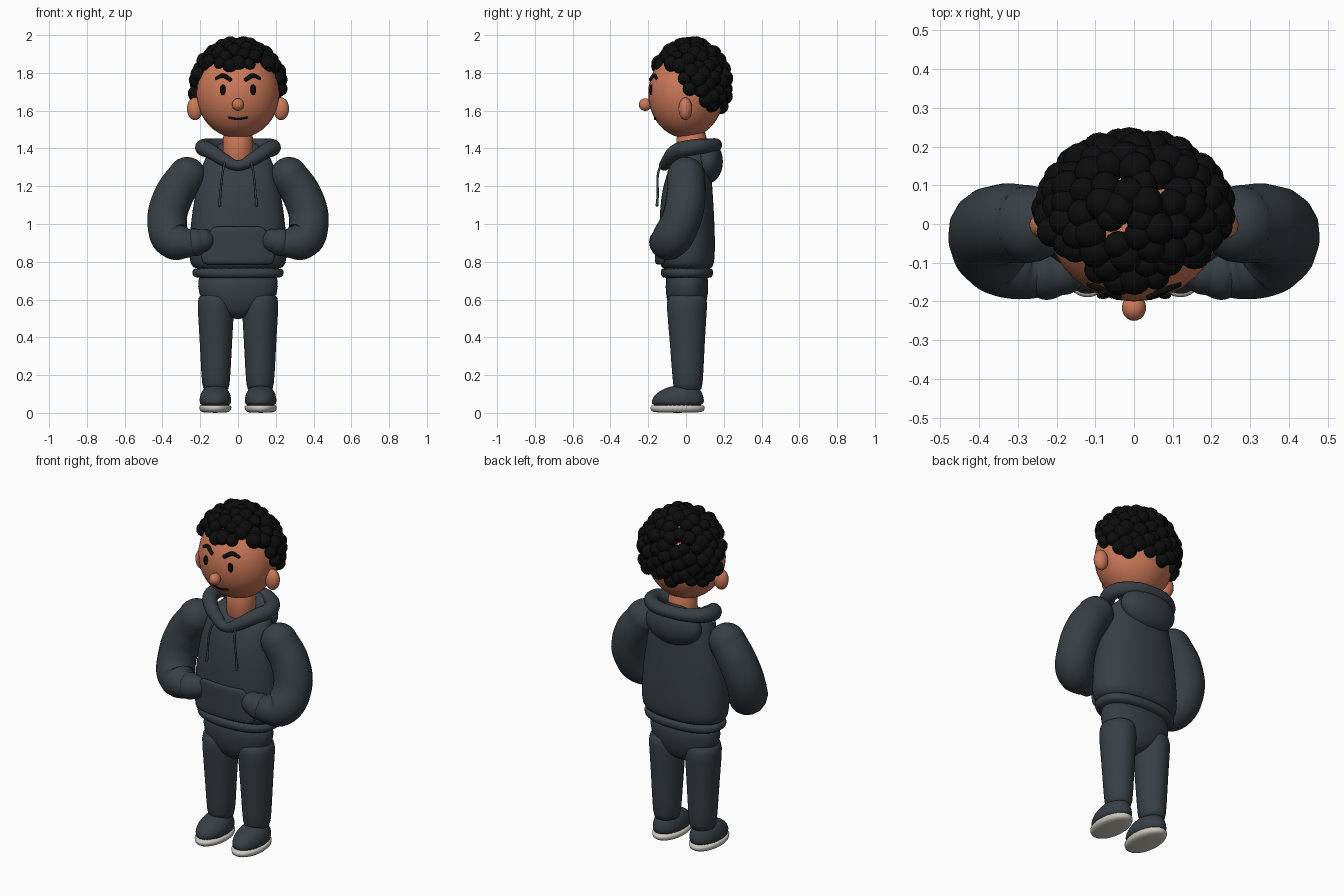
import bpy, bmesh, math, random
from mathutils import Matrix, Vector

random.seed(4)
if "Cube" in bpy.data.objects:
    bpy.data.objects.remove(bpy.data.objects["Cube"], do_unlink=True)


def material(name, rgb):
    m = bpy.data.materials.new(name)
    m.use_nodes = True
    m.diffuse_color = (*rgb, 1)
    bsdf = next(n for n in m.node_tree.nodes if n.type == 'BSDF_PRINCIPLED')
    bsdf.inputs["Base Color"].default_value = (*rgb, 1)
    bsdf.inputs["Roughness"].default_value = 0.8
    return m


SKIN = material("warm skin", (0.6, 0.19, 0.1))
CLOTH = material("charcoal cloth", (0.04, 0.05, 0.06))
BLACK = material("black", (0.004, 0.004, 0.004))
SOLE = material("pale sole", (0.6, 0.57, 0.52))


def activate(ob):
    bpy.ops.object.select_all(action='DESELECT')
    ob.select_set(True)
    bpy.context.view_layer.objects.active = ob


def finish(name, bm, mat, subdivide=0):
    bmesh.ops.recalc_face_normals(bm, faces=bm.faces)
    mesh = bpy.data.meshes.new(name)
    bm.to_mesh(mesh)
    bm.free()
    mesh.materials.append(mat)
    ob = bpy.data.objects.new(name, mesh)
    bpy.context.collection.objects.link(ob)
    activate(ob)
    bpy.ops.object.shade_smooth_by_angle(angle=math.radians(60))
    if subdivide:
        ob.modifiers.new("Smooth", 'SUBSURF').levels = subdivide
        ob.modifiers["Smooth"].render_levels = subdivide
    return ob


def add_ball(bm, loc, radii, seg=32, rings=20):
    mat = Matrix.Translation(loc) @ Matrix.Diagonal((*radii, 1))
    bmesh.ops.create_uvsphere(bm, u_segments=seg, v_segments=rings, radius=1, matrix=mat)


def ball(name, loc, radii, mat):
    bm = bmesh.new()
    add_ball(bm, loc, radii)
    return finish(name, bm, mat)


def loft(name, rings, mat, cx=0, power=2, tilt=0, ripple=0, seg=32):
    """Stack of superellipse rings given as (z, centre y, x radius, y radius)."""
    bm = bmesh.new()
    loops = []
    for i, (z, cy, rx, ry) in enumerate(rings):
        loop = []
        for k in range(seg):
            a = math.tau * k / seg
            c, s = math.cos(a), math.sin(a)
            wave = 1 + ripple * (k % 2)
            x = math.copysign(abs(c) ** (2 / power), c) * rx * wave
            y = math.copysign(abs(s) ** (2 / power), s) * ry * wave
            lean = tilt * y * i / (len(rings) - 1) if z > 1.2 else 0
            loop.append(bm.verts.new((cx + x, cy + y, z + lean)))
        loops.append(loop)
    for a, b in zip(loops, loops[1:]):
        for k in range(seg):
            j = (k + 1) % seg
            bm.faces.new((a[k], a[j], b[j], b[k]))
    bm.faces.new(loops[0])
    bm.faces.new(loops[-1])
    return finish(name, bm, mat, 1)


def tube(name, points, mat, cyclic=False, round_ends=True):
    """Smooth tube through points given as (x, y, z, radius)."""
    cu = bpy.data.curves.new(name, 'CURVE')
    cu.dimensions = '3D'
    cu.bevel_depth, cu.bevel_resolution = 1, 6
    cu.resolution_u, cu.use_fill_caps = 10, True
    sp = cu.splines.new('BEZIER')
    sp.bezier_points.add(len(points) - 1)
    sp.use_cyclic_u, sp.radius_interpolation = cyclic, 'CARDINAL'
    for bp, (x, y, z, r) in zip(sp.bezier_points, points):
        bp.co, bp.radius = (x, y, z), r
        bp.handle_left_type = bp.handle_right_type = 'AUTO'
    ob = bpy.data.objects.new(name, cu)
    bpy.context.collection.objects.link(ob)
    activate(ob)
    bpy.ops.object.convert(target='MESH')
    ob = bpy.context.object
    bm = bmesh.new()
    bm.from_mesh(ob.data)
    bpy.data.objects.remove(ob, do_unlink=True)
    if round_ends and not cyclic:
        for x, y, z, r in (points[0], points[-1]):
            add_ball(bm, (x, y, z), (r, r, r), 20, 12)
    return finish(name, bm, mat)


# Head, neck and face
HEAD_Z, HX, HY, HZ = 1.69, 0.22, 0.2, 0.235


def face_y(x, z):
    return -HY * math.sqrt(1 - (x / HX) ** 2 - ((z - HEAD_Z) / HZ) ** 2)


ball("head", (0, 0, HEAD_Z), (HX, HY, HZ), SKIN)
loft("neck", [(1.28, 0.03, 0.08, 0.08), (1.4, 0.03, 0.08, 0.08), (1.52, 0.03, 0.085, 0.085)], SKIN)
ball("nose", (0, -0.216, 1.632), (0.031, 0.034, 0.033), SKIN)
tube("mouth", [(x, face_y(x, z), z, 0.006)
               for x, z in ((-0.046, 1.563), (0, 1.556), (0.046, 1.563))], BLACK)
for side, s in (("left", 1), ("right", -1)):
    ball(side + "_ear", (s * 0.228, -0.003, 1.61), (0.042, 0.036, 0.06), SKIN)
    ball(side + "_eye", (s * 0.08, face_y(0.08, 1.71), 1.71), (0.016, 0.008, 0.028), BLACK)
    tube(side + "_eyebrow", [(s * x, face_y(x, z), z, r) for x, z, r in
         ((0.042, 1.765, 0.011), (0.08, 1.785, 0.012), (0.115, 1.771, 0.008))], BLACK)

# Hair: curls spread over the scalp above a hairline
bm = bmesh.new()
COUNT = 175
for i in range(COUNT):
    h = 1 - 2 * (i + 0.5) / COUNT
    a = i * math.pi * (3 - math.sqrt(5))
    ring = math.sqrt(1 - h * h)
    d = Vector((ring * math.cos(a), ring * math.sin(a), h))
    d = (d + Vector([random.uniform(-0.06, 0.06) for _ in range(3)])).normalized()
    p = Vector((d.x * 0.225, 0.02 + d.y * 0.188, 1.73 + d.z * 0.225))
    back = d.y / math.hypot(d.x, d.y)
    if back < 0:
        hairline = 1.7 + 0.135 * min(1, -back * 1.4)
    else:
        hairline = 1.7 - 0.08 * min(1, back * 3)
    if p.z > hairline:
        r = random.uniform(0.035, 0.046)
        add_ball(bm, p, (r, r, r), 16, 10)
finish("hair_curls", bm, BLACK)

# Hoodie body and hem
loft("hoodie_body", [
    (0.75, 0.005, 0.235, 0.13), (0.79, 0.005, 0.255, 0.145), (0.86, 0.005, 0.262, 0.15),
    (1.0, 0.005, 0.252, 0.147), (1.15, 0.005, 0.23, 0.138), (1.27, 0.01, 0.205, 0.122),
    (1.34, 0.015, 0.18, 0.105), (1.37, 0.02, 0.14, 0.09)], CLOTH, power=2.3, tilt=0.45)
loft("hoodie_hem", [
    (0.71, 0.005, 0.222, 0.125), (0.725, 0.005, 0.238, 0.136), (0.75, 0.005, 0.242, 0.138),
    (0.775, 0.005, 0.236, 0.134)], CLOTH, power=2.3, ripple=0.015, seg=80)

# Front pocket follows the belly
bm = bmesh.new()
rows = []
for z, half in ((0.785, 0.18), (0.82, 0.2), (0.9, 0.195), (0.95, 0.16), (0.987, 0.13)):
    row = []
    for k in range(17):
        x = half * (k / 8 - 1)
        y = 0.005 - 0.15 * (1 - (abs(x) / 0.262) ** 2.3) ** (1 / 2.3)
        row.append(bm.verts.new((x, y - 0.008, z)))
    rows.append(row)
for a, b in zip(rows, rows[1:]):
    for k in range(16):
        bm.faces.new((a[k], a[k + 1], b[k + 1], b[k]))
pocket = finish("front_pocket", bm, CLOTH)
solid = pocket.modifiers.new("Thickness", 'SOLIDIFY')
solid.thickness, solid.offset = 0.024, 0
pocket.modifiers.new("Smooth", 'SUBSURF').levels = 1

# Hood: rolled collar and the bag hanging behind
half_ring = [(0.07, -0.095, 1.338, 0.034), (0.145, -0.05, 1.385, 0.04),
             (0.185, 0.03, 1.405, 0.042), (0.125, 0.125, 1.415, 0.038)]
collar = [(0, -0.115, 1.31, 0.028)] + half_ring + [(0, 0.155, 1.418, 0.036)]
collar += [(-x, y, z, r) for x, y, z, r in reversed(half_ring)]
tube("hood_collar", collar, CLOTH, cyclic=True)
ball("hood_bag", (0, 0.115, 1.33), (0.175, 0.08, 0.115), CLOTH)

# Pelvis
loft("trouser_seat", [
    (0.77, 0.005, 0.215, 0.112), (0.66, 0.005, 0.214, 0.115), (0.6, 0.005, 0.2, 0.108),
    (0.54, 0.005, 0.12, 0.09), (0.495, 0.005, 0.03, 0.05)], CLOTH, power=2.2)

for side, s in (("left", 1), ("right", -1)):
    # Drawstring
    tube(side + "_drawstring", [(s * x, y, z, r) for x, y, z, r in (
        (0.07, -0.125, 1.325, 0.006), (0.08, -0.145, 1.28, 0.006),
        (0.094, -0.15, 1.15, 0.006), (0.098, -0.153, 1.1, 0.008))], CLOTH)
    # Sleeve and cuff
    tube(side + "_sleeve", [(s * x, y, z, r) for x, y, z, r in (
        (0.27, 0, 1.255, 0.1), (0.34, 0, 1.15, 0.104), (0.375, -0.03, 1.01, 0.105),
        (0.34, -0.085, 0.915, 0.103), (0.275, -0.115, 0.9, 0.082),
        (0.22, -0.12, 0.905, 0.066))], CLOTH)
    tube(side + "_cuff", [(s * x, y, z, r) for x, y, z, r in (
        (0.25, -0.118, 0.9, 0.068), (0.22, -0.122, 0.905, 0.074),
        (0.185, -0.122, 0.912, 0.062))], CLOTH)
    # Trouser leg
    loft(side + "_trouser_leg", [
        (0.115, 0.01, 0.06, 0.066), (0.13, 0.01, 0.074, 0.079), (0.3, 0.008, 0.082, 0.088),
        (0.5, 0.005, 0.093, 0.102), (0.59, 0.005, 0.1, 0.11),
        (0.64, 0.005, 0.085, 0.095)], CLOTH, cx=s * 0.117)
    # Shoe and sole
    loft(side + "_shoe", [
        (0.03, -0.045, 0.08, 0.14), (0.065, -0.043, 0.086, 0.141), (0.1, -0.038, 0.08, 0.127),
        (0.13, -0.022, 0.062, 0.095), (0.145, -0.01, 0.035, 0.055)], CLOTH, cx=s * 0.12)
    loft(side + "_shoe_sole", [
        (0, -0.045, 0.068, 0.125), (0.012, -0.045, 0.084, 0.144), (0.034, -0.045, 0.087, 0.147),
        (0.044, -0.045, 0.08, 0.138)], SOLE, cx=s * 0.12)
